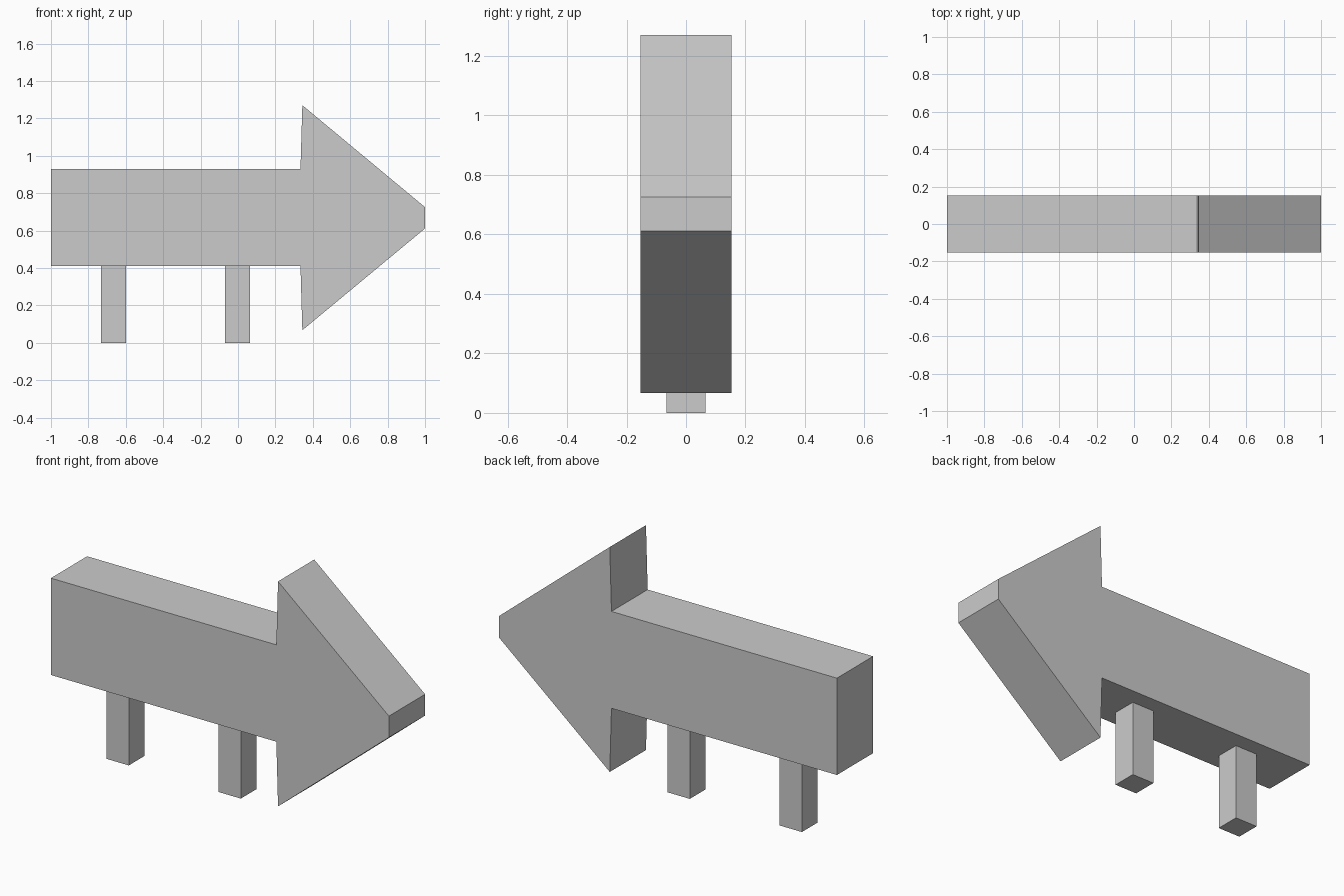
import bpy, bmesh

if "Cube" in bpy.data.objects:
    bpy.data.objects.remove(bpy.data.objects["Cube"])


def extruded(name, profile, half_depth):
    """Extrude an x-z outline along y, centred on y = 0."""
    bm = bmesh.new()
    face = bm.faces.new([bm.verts.new((x, -half_depth, z)) for x, z in profile])
    ext = bmesh.ops.extrude_face_region(bm, geom=[face], use_keep_orig=True)
    moved = [g for g in ext["geom"] if isinstance(g, bmesh.types.BMVert)]
    bmesh.ops.translate(bm, verts=moved, vec=(0, 2 * half_depth, 0))
    bmesh.ops.recalc_face_normals(bm, faces=bm.faces)
    mesh = bpy.data.meshes.new(name)
    bm.to_mesh(mesh)
    bm.free()
    obj = bpy.data.objects.new(name, mesh)
    bpy.context.collection.objects.link(obj)
    return obj


# Arrow board: shaft and blunt-tipped head in one outline
lower = [(-1, 0.41), (0.334, 0.41), (0.344, 0.067), (1, 0.611)]
upper = [(1, 0.725), (0.344, 1.27), (0.334, 0.928), (-1, 0.928)]
extruded("arrow_board", lower + upper, 0.153)

# Square posts under the shaft
for name, x in (("left_post", -0.666), ("right_post", -0.003)):
    w = 0.066
    extruded(name, [(x - w, 0), (x + w, 0), (x + w, 0.41), (x - w, 0.41)], w)
